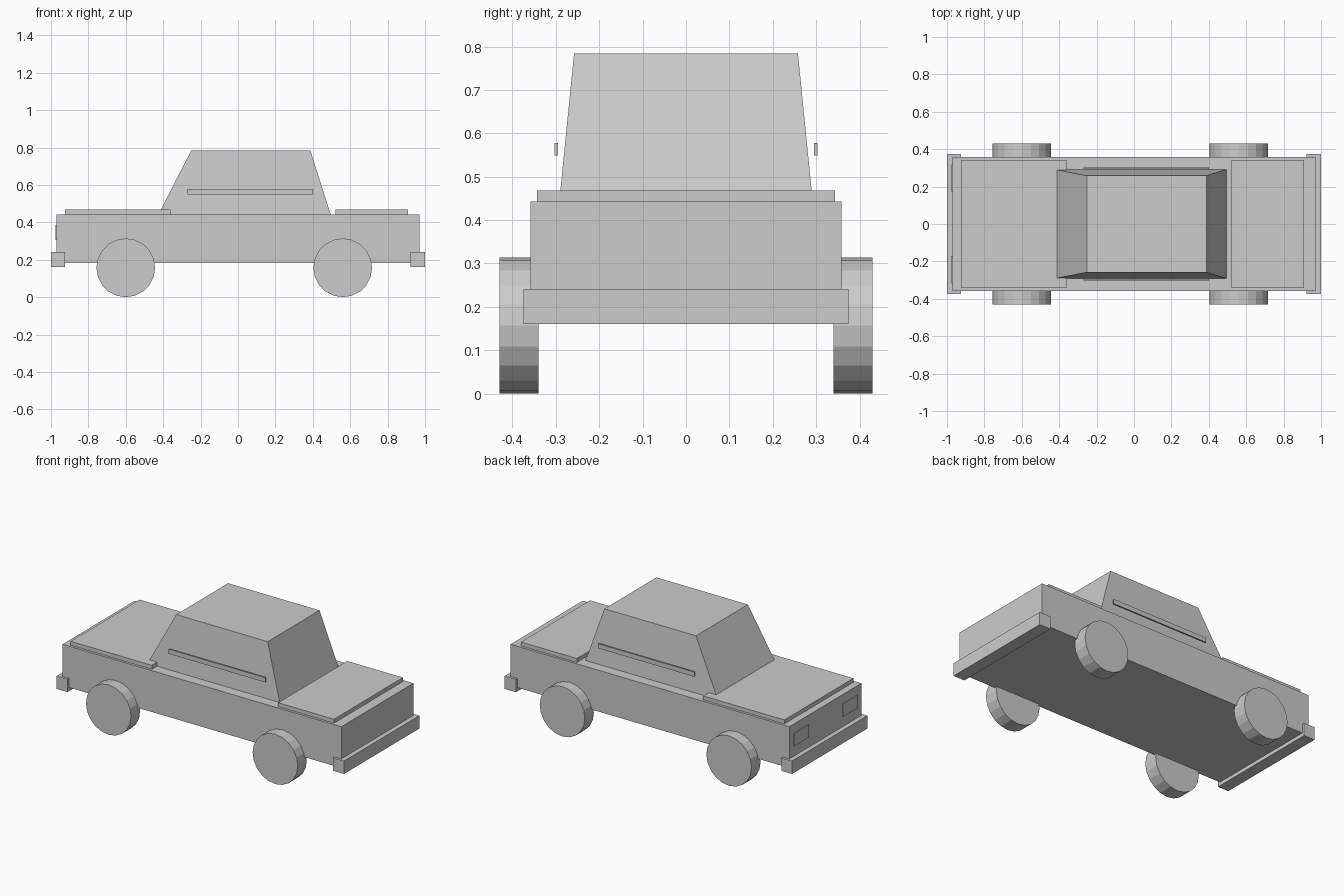
import bpy, bmesh, math
from mathutils import Matrix, Vector

default = bpy.data.objects.get("Cube")
if default:
    bpy.data.objects.remove(default, do_unlink=True)

# One flat grey for the whole car
grey = bpy.data.materials.new("plain_grey")
grey.use_nodes = True
grey.diffuse_color = (0.6, 0.6, 0.6, 1)
grey.node_tree.nodes["Principled BSDF"].inputs["Base Color"].default_value = grey.diffuse_color


def finish(name, bm):
    bmesh.ops.recalc_face_normals(bm, faces=bm.faces)
    mesh = bpy.data.meshes.new(name)
    bm.to_mesh(mesh)
    bm.free()
    mesh.materials.append(grey)
    obj = bpy.data.objects.new(name, mesh)
    bpy.context.scene.collection.objects.link(obj)
    return obj


def box(name, x, y, z, top_x=None, top_y=None):
    """Box between (low, high) ranges; the top may have its own x and y range."""
    bm = bmesh.new()
    bmesh.ops.create_cube(bm, size=2)
    for v in bm.verts:
        up = v.co.z > 0
        rx = top_x if up and top_x else x
        ry = top_y if up and top_y else y
        v.co = Vector((rx[v.co.x > 0], ry[v.co.y > 0], z[up]))
    return finish(name, bm)


def wheel(name, x, y, radius=0.157, width=0.09):
    bm = bmesh.new()
    bmesh.ops.create_cone(bm, cap_ends=True, segments=20, radius1=radius,
                          radius2=radius, depth=width)
    bm.transform(Matrix.Translation((x, y, radius)) @ Matrix.Rotation(math.pi / 2, 4, "X"))
    return finish(name, bm)


# Body shell, deck panels and tapered cabin
box("body", (-0.97, 0.97), (-0.358, 0.358), (0.183, 0.443))
box("hood", (-0.925, -0.36), (-0.343, 0.343), (0.443, 0.468))
box("trunk_lid", (0.52, 0.908), (-0.343, 0.343), (0.443, 0.468))
box("cabin", (-0.425, 0.495), (-0.292, 0.292), (0.443, 0.784),
    top_x=(-0.25, 0.387), top_y=(-0.258, 0.258))

# Bumpers wrap both ends
box("front_bumper", (-1, -0.925), (-0.374, 0.374), (0.16, 0.241))
box("rear_bumper", (0.922, 1), (-0.374, 0.374), (0.16, 0.241))

# Paired parts on each side
for side, s in (("left", 1), ("right", -1)):
    box(f"{side}_trim_strip", (-0.27, 0.402), sorted((s * 0.295, s * 0.303)), (0.549, 0.578))
    box(f"{side}_headlight", (-0.975, -0.967), sorted((s * 0.17, s * 0.317)), (0.305, 0.385))
    for end, x in (("front", -0.6), ("rear", 0.56)):
        wheel(f"{end}_{side}_wheel", x, s * 0.385)
